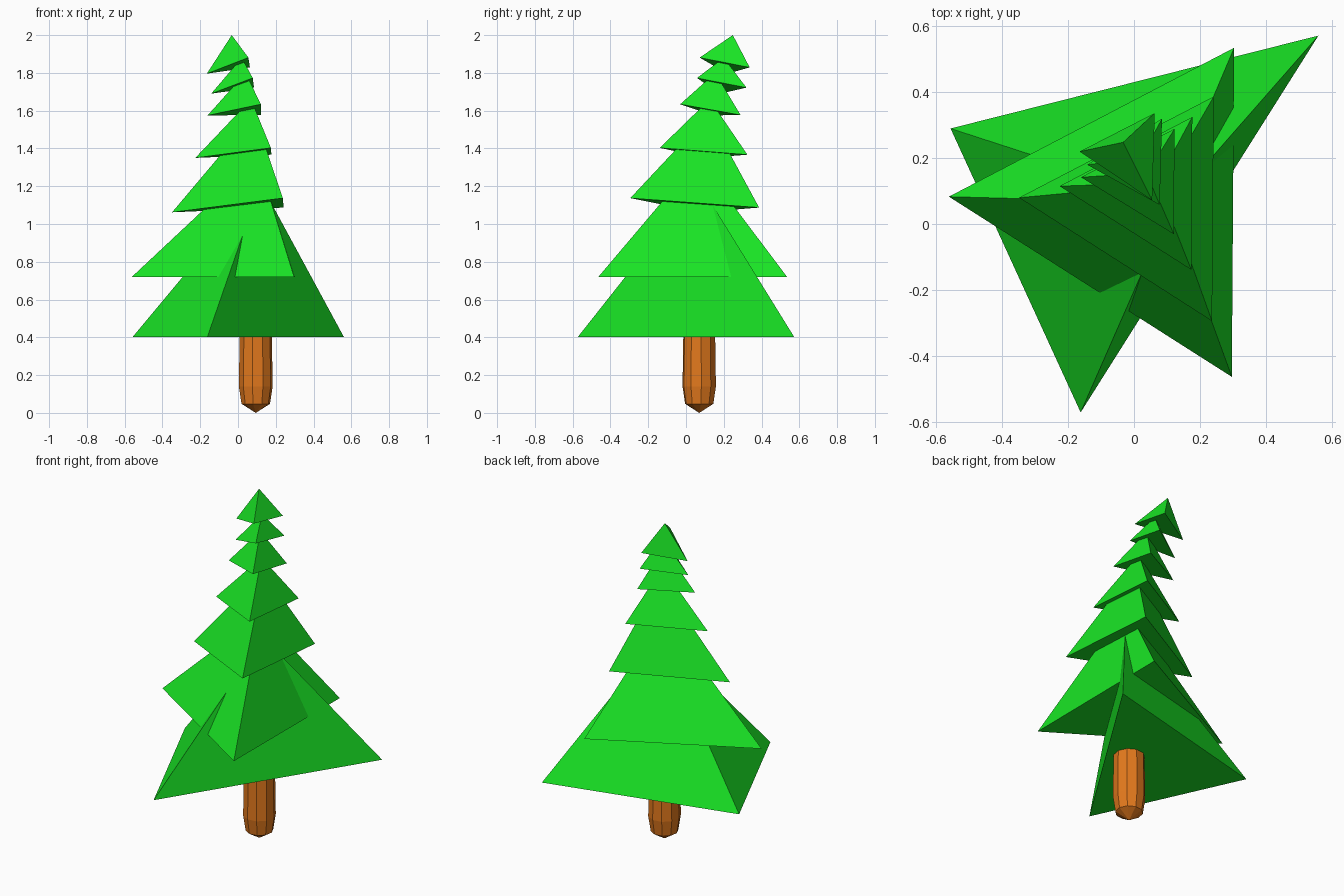
import bpy, bmesh
from math import sin, cos, radians

if "Cube" in bpy.data.objects:
    bpy.data.objects.remove(bpy.data.objects["Cube"])


def material(name, rgb):
    m = bpy.data.materials.new(name)
    m.diffuse_color = (*rgb, 1)
    m.use_nodes = True
    m.node_tree.nodes["Principled BSDF"].inputs["Base Color"].default_value = m.diffuse_color
    return m


def add_object(name, bm, mat):
    bmesh.ops.recalc_face_normals(bm, faces=bm.faces)
    me = bpy.data.meshes.new(name)
    bm.to_mesh(me)
    bm.free()
    me.materials.append(mat)
    ob = bpy.data.objects.new(name, me)
    bpy.context.collection.objects.link(ob)
    return ob


green = material("needles", (0.010, 0.80, 0.019))
brown = material("bark", (0.76, 0.19, 0.012))

# Three-sided branch tiers: three base corners, then the tip (leaning toward the top)
tiers = [
    [(0.56, 0.572, 0.403), (-0.557, 0.29, 0.403), (-0.162, -0.572, 0.403), (0.12, 0.07, 1.215)],
    [(-0.562, 0.083, 0.72), (0.297, -0.464, 0.72), (0.304, 0.535, 0.72), (0.105, 0.065, 1.345)],
    [(-0.349, 0.08, 1.062), (0.237, -0.295, 1.137), (0.242, 0.387, 1.087), (0.088, 0.12, 1.58)],
    [(-0.226, 0.115, 1.35), (0.174, -0.139, 1.403), (0.177, 0.325, 1.367), (0.069, 0.125, 1.66)],
    [(-0.161, 0.142, 1.575), (0.121, -0.031, 1.634), (0.123, 0.289, 1.577), (0.04, 0.155, 1.80)],
    [(-0.142, 0.18, 1.69), (0.078, 0.058, 1.773), (0.085, 0.32, 1.722), (0.02, 0.2, 1.88)],
    [(-0.165, 0.22, 1.796), (0.055, 0.072, 1.881), (0.063, 0.337, 1.829), (-0.033, 0.248, 2.0)],
]
for i, pts in enumerate(tiers):
    bm = bmesh.new()
    a, b, c, tip = [bm.verts.new(p) for p in pts]
    for f in ((a, b, c), (a, b, tip), (b, c, tip), (c, a, tip)):
        bm.faces.new(f)
    add_object(f"branch_tier_{i + 1}", bm, green)

# Ten-sided trunk with a blunt pointed foot
cx, cy, sides = 0.094, 0.07, 10
bm = bmesh.new()
rings = []
for r, z in [(0.076, 0.048), (0.090, 0.14), (0.086, 0.40), (0.08, 0.48)]:
    rings.append([bm.verts.new((cx + r * cos(t), cy + r * sin(t), z))
                  for t in (radians(-101 + 36 * k) for k in range(sides))])
foot = bm.verts.new((cx, cy, 0))
for k in range(sides):
    n = (k + 1) % sides
    bm.faces.new((foot, rings[0][n], rings[0][k]))
    for lo, hi in zip(rings, rings[1:]):
        bm.faces.new((lo[k], lo[n], hi[n], hi[k]))
bm.faces.new(rings[-1])
add_object("trunk", bm, brown)
